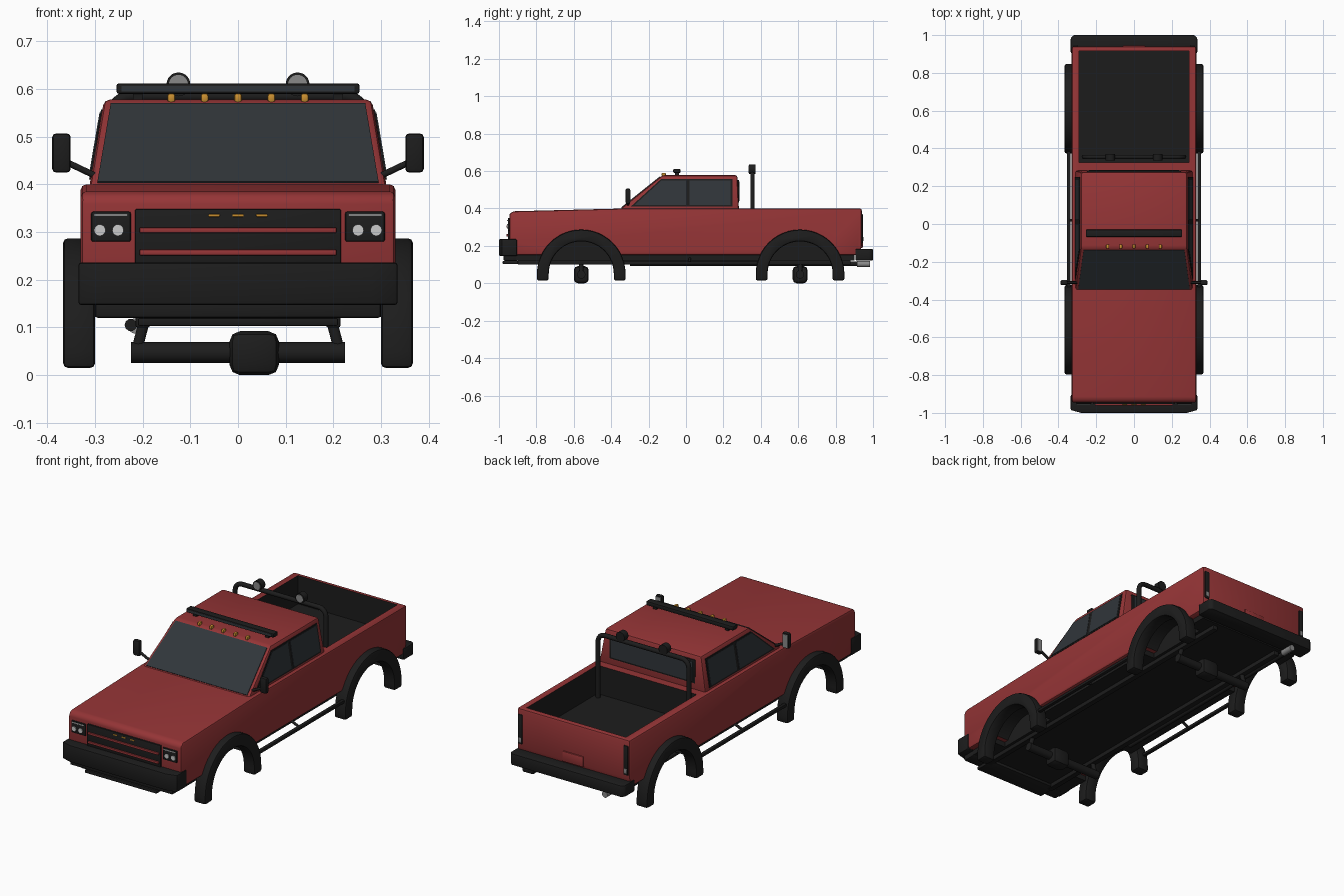
import bpy, bmesh, math
from mathutils import Vector

if "Cube" in bpy.data.objects:
    bpy.data.objects.remove(bpy.data.objects["Cube"])


def material(name, rgb):
    m = bpy.data.materials.new(name)
    m.diffuse_color = (*rgb, 1)
    m.use_nodes = True
    m.node_tree.nodes["Principled BSDF"].inputs["Base Color"].default_value = m.diffuse_color
    return m


RED = material("red_paint", (0.30, 0.035, 0.037))
BLACK = material("black_trim", (0.012, 0.012, 0.012))
GLASS = material("dark_glass", (0.03, 0.036, 0.042))
WHITE = material("lamp_white", (0.75, 0.75, 0.78))
GREY = material("lamp_grey", (0.25, 0.25, 0.25))
AMBER = material("amber", (0.6, 0.28, 0.03))


def apply_all(o):
    bpy.ops.object.select_all(action='DESELECT')
    o.select_set(True)
    bpy.context.view_layer.objects.active = o
    for m in list(o.modifiers):
        bpy.ops.object.modifier_apply(modifier=m.name)
    bpy.ops.object.shade_smooth_by_angle(angle=math.radians(35))


def solid(name, verts, faces, mat, bevel=0.0):
    bm = bmesh.new()
    vs = [bm.verts.new(v) for v in verts]
    for f in faces:
        bm.faces.new([vs[i] for i in f])
    bmesh.ops.recalc_face_normals(bm, faces=bm.faces)
    me = bpy.data.meshes.new(name)
    bm.to_mesh(me)
    bm.free()
    me.materials.append(mat)
    o = bpy.data.objects.new(name, me)
    bpy.context.collection.objects.link(o)
    if bevel:
        b = o.modifiers.new("bevel", 'BEVEL')
        b.width, b.segments = bevel, 2
        b.limit_method = 'ANGLE'
    apply_all(o)
    return o


def loft(name, a, b, mat, bevel=0.0):
    """Solid between two matching outlines."""
    n = len(a)
    faces = [tuple(range(n)), tuple(range(2 * n - 1, n - 1, -1))]
    faces += [(i, (i + 1) % n, (i + 1) % n + n, i + n) for i in range(n)]
    return solid(name, list(a) + list(b), faces, mat, bevel)


def prism(name, yz, x0, x1, mat, bevel=0.0):
    return loft(name, [(x0, y, z) for y, z in yz], [(x1, y, z) for y, z in yz], mat, bevel)


def box(name, x, y, z, mat, bevel=0.0):
    return prism(name, [(y[0], z[0]), (y[1], z[0]), (y[1], z[1]), (y[0], z[1])], x[0], x[1], mat, bevel)


def side(s, a, b):
    return (s * a, s * b)


def panel(name, pts, normal, mat, t=0.004):
    """Thin plate lying on a sloped surface."""
    n = Vector(normal).normalized() * t
    return loft(name, [Vector(p) - n for p in pts], [Vector(p) + n for p in pts], mat)


def cyl(name, loc, r, depth, axis, mat, n=24):
    rot = {'x': (0, math.pi / 2, 0), 'y': (math.pi / 2, 0, 0), 'z': (0, 0, 0)}[axis]
    bpy.ops.mesh.primitive_cylinder_add(vertices=n, radius=r, depth=depth, location=loc, rotation=rot)
    o = bpy.context.object
    o.name = name
    o.data.materials.append(mat)
    bpy.ops.object.shade_smooth_by_angle(angle=math.radians(35))
    return o


def tube(name, pts, r, mat):
    cu = bpy.data.curves.new(name, 'CURVE')
    cu.dimensions = '3D'
    cu.bevel_depth, cu.bevel_resolution, cu.use_fill_caps = r, 3, True
    sp = cu.splines.new('POLY')
    sp.points.add(len(pts) - 1)
    for p, c in zip(sp.points, pts):
        p.co = (*c, 1)
    cu.materials.append(mat)
    o = bpy.data.objects.new(name, cu)
    bpy.context.collection.objects.link(o)
    return o


def cut(o, cutter):
    m = o.modifiers.new("cut", 'BOOLEAN')
    m.operation, m.solver, m.object = 'DIFFERENCE', 'EXACT', cutter
    m.material_mode = 'TRANSFER'
    apply_all(o)
    bpy.data.objects.remove(cutter)


AXLES = (-0.56, 0.61)

# Lower body with load bed and wheel wells cut out
body = prism("body", [(-0.925, 0.15), (0.925, 0.15), (0.94, 0.20), (0.94, 0.40), (-0.33, 0.40),
                      (-0.925, 0.385), (-0.945, 0.37), (-0.945, 0.22)], -0.33, 0.33, RED, 0.011)
cut(body, box("bed_cutter", (-0.29, 0.29), (0.325, 0.915), (0.25, 0.6), BLACK))
for y in AXLES:
    for s in (1, -1):
        cut(body, cyl("well_cutter", (s * 0.32, y, 0.05), 0.185, 0.18, 'x', BLACK, 40))

# Cab with sloped windscreen and tapered sides
Z0, Z1 = 0.39, 0.578
def cab_x(z): return 0.313 - 0.032 * (z - Z0) / (Z1 - Z0)
def screen_y(z): return -0.36 + 0.235 * (z - Z0) / (Z1 - Z0)
def ring(z, yb): return [(-cab_x(z), screen_y(z), z), (cab_x(z), screen_y(z), z), (cab_x(z), yb, z), (-cab_x(z), yb, z)]
loft("cab", ring(Z0, 0.283), ring(Z1, 0.275), RED, 0.012)

# Windows
a, b = 0.403, 0.568
panel("windscreen", [(-0.295, screen_y(a), a), (0.295, screen_y(a), a), (0.267, screen_y(b), b),
                     (-0.267, screen_y(b), b)], (0, -0.188, 0.235), GLASS)
for s in (1, -1):
    for name, mat, t, yz in (
            ("window_surround", BLACK, 0.003, [(-0.295, 0.41), (-0.133, 0.557), (0.248, 0.557), (0.248, 0.41)]),
            ("front_window", GLASS, 0.005, [(-0.275, 0.418), (-0.13, 0.55), (0.0, 0.55), (0.0, 0.418)]),
            ("rear_side_window", GLASS, 0.005, [(0.02, 0.418), (0.02, 0.55), (0.238, 0.55), (0.238, 0.418)])):
        panel(name, [(s * cab_x(z), y, z) for y, z in yz], (s, 0, 0.17), mat, t)
box("back_window_frame", (-0.25, 0.25), (0.27, 0.283), (0.43, 0.553), BLACK, 0.003)
box("back_window", (-0.238, 0.238), (0.275, 0.286), (0.44, 0.543), GLASS)

# Wheel arch flares
for y in AXLES:
    arc = [math.pi * i / 24 for i in range(25)]
    outer = [(y + 0.237 * math.cos(t), 0.05 + 0.237 * math.sin(t)) for t in arc]
    inner = [(y + 0.174 * math.cos(t), 0.05 + 0.174 * math.sin(t)) for t in reversed(arc)]
    outline = [(y + 0.237, 0.015)] + outer + [(y - 0.237, 0.015), (y - 0.174, 0.015)] + inner + [(y + 0.174, 0.015)]
    for s in (1, -1):
        prism("wheel_flare", outline, s * 0.30, s * 0.367, BLACK, 0.01)

# Underbody, frame rails, cross members and exhaust
box("underbody", (-0.30, 0.30), (-0.91, 0.90), (0.122, 0.17), BLACK)
for y in AXLES:
    cut(bpy.data.objects["underbody"], box("axle_gap_cutter", (0.23, 0.5), (y - 0.18, y + 0.18), (0.05, 0.3), BLACK))
    cut(bpy.data.objects["underbody"], box("axle_gap_cutter", (-0.5, -0.23), (y - 0.18, y + 0.18), (0.05, 0.3), BLACK))
for s in (1, -1):
    box("frame_rail", side(s, 0.185, 0.215), (-0.90, 0.88), (0.10, 0.13), BLACK, 0.004)
    box("side_step", side(s, 0.335, 0.355), (-0.36, 0.41), (0.10, 0.117), BLACK, 0.005)
    tube("sill_bracket", [(s * 0.29, 0.02, 0.135), (s * 0.345, 0.02, 0.11)], 0.007, BLACK)
box("skid_plate", (-0.21, 0.21), (-0.98, -0.87), (0.103, 0.12), BLACK, 0.004)
tube("exhaust", [(-0.225, -0.3, 0.105), (-0.225, 0.93, 0.105)], 0.013, BLACK)
cyl("exhaust_tip", (-0.215, 0.95, 0.103), 0.016, 0.07, 'y', GREY)

# Axles with differential housings and struts
for y in AXLES:
    cyl("axle_tube", (0, y, 0.047), 0.022, 0.45, 'x', BLACK)
    box("differential", (-0.018, 0.086), (y - 0.04, y + 0.04), (0, 0.092), BLACK, 0.022)
    for s in (1, -1):
        tube("axle_strut", [(s * 0.213, y, 0.05), (s * 0.195, y, 0.12)], 0.012, BLACK)

# Bumpers
def bumper(name, plan, z0, z1, bevel):
    pts = plan + [(-x, y) for x, y in reversed(plan)]
    loft(name, [(x, y, z0) for x, y in pts], [(x, y, z1) for x, y in pts], BLACK, bevel)


bumper("front_bumper", [(0.28, -1.0), (0.335, -0.985), (0.335, -0.905), (0.30, -0.90)], 0.147, 0.236, 0.006)
box("front_valance", (-0.30, 0.30), (-0.975, -0.90), (0.12, 0.16), BLACK, 0.006)
bumper("rear_bumper", [(0.335, 0.905), (0.335, 0.985), (0.32, 1.0)], 0.122, 0.183, 0.006)
for s in (1, -1):
    cyl("fog_lamp_ring", (s * 0.243, -0.993, 0.19), 0.019, 0.012, 'y', BLACK)
    cyl("fog_lamp", (s * 0.243, -0.993, 0.19), 0.014, 0.013, 'y', GREY)

# Grille and headlights
box("grille", (-0.216, 0.216), (-0.953, -0.92), (0.225, 0.349), BLACK, 0.004)
for z in (0.257, 0.304):
    box("grille_bar", (-0.207, 0.207), (-0.961, -0.94), (z - 0.006, z + 0.006), RED, 0.003)
for x in (-0.05, 0, 0.05):
    box("grille_marker", (x - 0.012, x + 0.012), (-0.957, -0.94), (0.332, 0.338), AMBER, 0.002)
for s in (1, -1):
    box("headlight_housing", side(s, 0.225, 0.308), (-0.952, -0.92), (0.28, 0.343), BLACK, 0.004)
    box("headlight_strip", side(s, 0.232, 0.302), (-0.956, -0.94), (0.334, 0.338), WHITE)
    for x in (0.252, 0.29):
        cyl("headlight_bulb", (s * x, -0.95, 0.304), 0.012, 0.012, 'y', WHITE)

# Tailgate details
box("tailgate_plate", (-0.06, 0.06), (0.93, 0.946), (0.19, 0.245), RED, 0.004)
for s in (1, -1):
    box("tail_light", side(s, 0.296, 0.322), (0.92, 0.946), (0.215, 0.37), BLACK, 0.004)
    box("reverse_lamp", side(s, 0.301, 0.317), (0.93, 0.948), (0.225, 0.25), GREY, 0.002)

# Door mirrors
for s in (1, -1):
    box("mirror", side(s, 0.351, 0.39), (-0.323, -0.298), (0.425, 0.507), BLACK, 0.008)
    box("mirror_glass", side(s, 0.356, 0.385), (-0.31, -0.296), (0.432, 0.50), GREY)
    tube("mirror_arm", [(s * 0.295, -0.31, 0.416), (s * 0.36, -0.31, 0.447)], 0.007, BLACK)

# Roof light bar and marker lamps
box("light_bar", (-0.255, 0.255), (-0.068, -0.03), (0.59, 0.612), BLACK, 0.005)
box("light_bar_lens", (-0.245, 0.245), (-0.0695, -0.06), (0.595, 0.607), GLASS)
for s in (1, -1):
    box("light_bar_foot", side(s, 0.20, 0.22), (-0.06, -0.038), (0.57, 0.594), BLACK)
for i in range(-2, 3):
    box("roof_marker", (i * 0.07 - 0.008, i * 0.07 + 0.008), (-0.13, -0.108), (0.572, 0.591), AMBER, 0.005)

# Bed roll bar with spot lamps
corner = [(0.225 + 0.04 * math.cos(t), 0.355, 0.545 + 0.04 * math.sin(t))
          for t in [math.pi / 2 * i / 6 for i in range(7)]]
half = [(0.265, 0.355, 0.25)] + corner
tube("roll_bar", half + [(-x, y, z) for x, y, z in reversed(half)], 0.012, BLACK)
for s in (1, -1):
    cyl("spot_lamp", (s * 0.125, 0.354, 0.61), 0.025, 0.034, 'y', BLACK)
    cyl("spot_lamp_lens", (s * 0.125, 0.337, 0.61), 0.02, 0.004, 'y', GREY)
